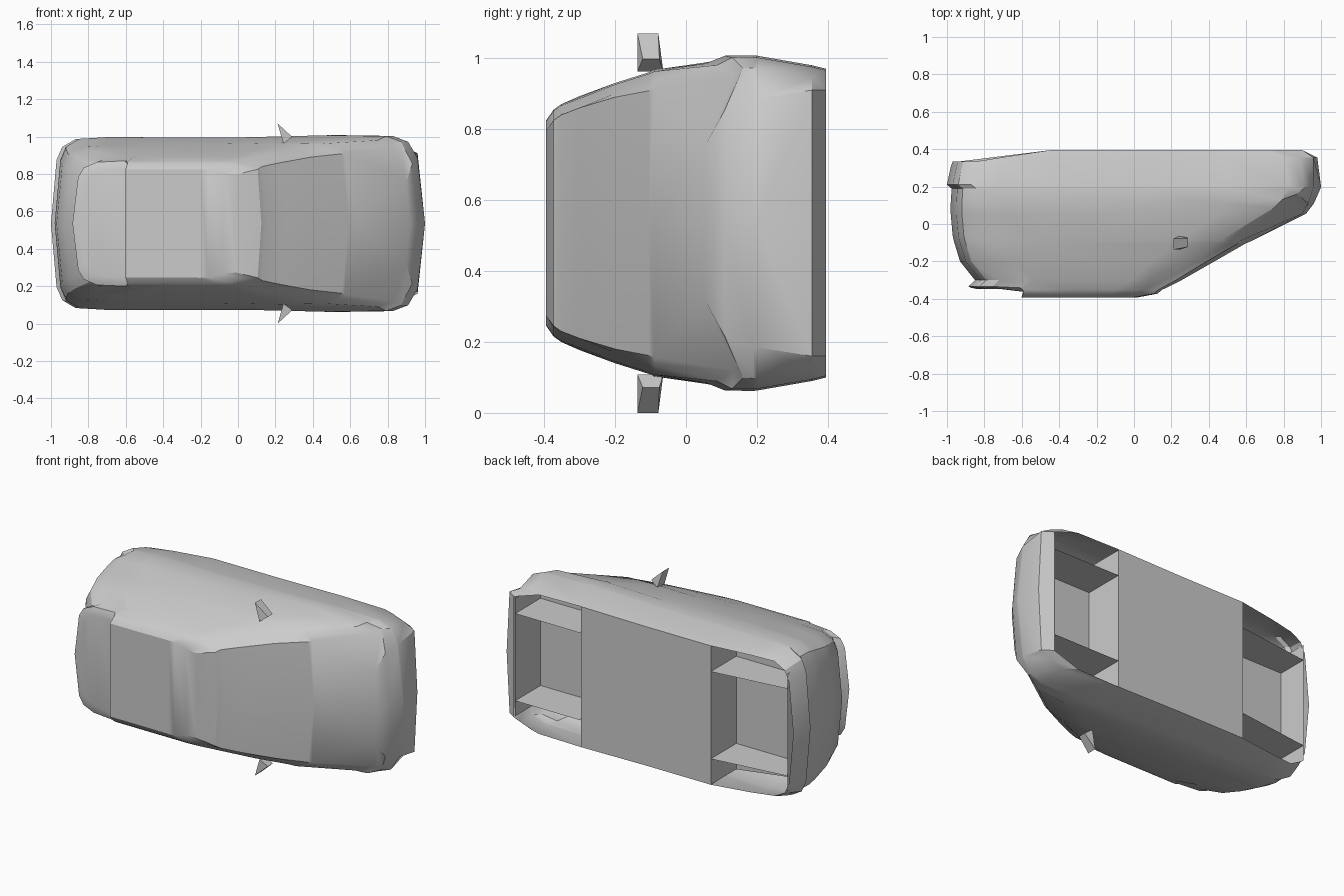
import bpy, bmesh
from mathutils import Vector

CZ = 0.535  # the car lies on its side: width runs along z, roof faces -y


def make(name, verts, faces, smooth=None):
    me = bpy.data.meshes.new(name)
    me.from_pydata(verts, [], faces)
    bm = bmesh.new()
    bm.from_mesh(me)
    bmesh.ops.remove_doubles(bm, verts=bm.verts, dist=0.0005)
    bmesh.ops.recalc_face_normals(bm, faces=bm.faces)
    bm.to_mesh(me)
    bm.free()
    ob = bpy.data.objects.new(name, me)
    bpy.context.collection.objects.link(ob)
    if smooth:
        bpy.ops.object.select_all(action='DESELECT')
        ob.select_set(True)
        bpy.context.view_layer.objects.active = ob
        bpy.ops.object.shade_smooth_by_angle(angle=smooth)
    return ob


# Body: stacked plan outlines from floor to roof
# y, rear x, front x, w rear, w mid, w front, nose corner w, bow, fender dy, tail dy
LAYERS = [
    (0.395, -0.970, 0.900, 0.425, 0.430, 0.435, 0.375, 0.00, 0.00, -0.06),
    (0.355, -0.980, 0.980, 0.435, 0.440, 0.445, 0.375, 0.02, 0.00, -0.05),
    (0.200, -1.000, 1.000, 0.460, 0.460, 0.472, 0.350, 0.04, 0.00, 0.01),
    (0.190, -0.975, 0.997, 0.462, 0.461, 0.473, 0.350, 0.04, 0.00, 0.00),
    (0.110, -0.980, 0.962, 0.462, 0.461, 0.472, 0.320, 0.03, 0.05, 0.00),
    (0.055, -0.980, 0.920, 0.450, 0.453, 0.450, 0.220, 0.02, 0.08, 0.00),
    (-0.090, -0.970, 0.630, 0.420, 0.425, 0.432, 0.378, 0.06, 0.00, 0.03),
    (-0.105, -0.965, 0.595, 0.417, 0.420, 0.425, 0.373, 0.04, 0.00, 0.02),
    (-0.200, -0.930, 0.430, 0.390, 0.395, 0.395, 0.355, 0.04, 0.00, 0.00),
    (-0.300, -0.850, 0.255, 0.350, 0.358, 0.355, 0.325, 0.03, 0.00, 0.00),
    (-0.352, -0.885, 0.150, 0.335, 0.335, 0.335, 0.305, 0.02, 0.00, 0.018),
    (-0.373, -0.870, 0.125, 0.320, 0.320, 0.320, 0.290, 0.02, 0.00, 0.032),
    (-0.394, -0.840, 0.010, 0.288, 0.288, 0.290, 0.262, 0.02, 0.00, 0.046),
]


def half_outline(y, xr, xf, wr, wm, wf, wn, bow, fdy, tdy):
    ln = xf - xr
    return [
        (xr, y + tdy, 0), (xr + .03, y + tdy, .74 * wr), (xr + .06, y + tdy, .89 * wr),
        (xr + .13, y + tdy, .98 * wr), (xr + .28, y + tdy * .6, wr),
        (xr + ln * .28, y, wm), (xr + ln * .52, y, wm), (xr + ln * .755, y, wf),
        (xf - .17, y + fdy * .4, .99 * wf), (xf - .09 * (1 - (y > .39)), y + fdy, .925 * wf if y < .39 else wn),
        (xf - bow, y, wn), (xf, y, 0)]


verts, faces, N = [], [], 12
for layer in LAYERS:
    half = half_outline(*layer)
    verts += [(x, y, CZ + w) for x, y, w in half]
    verts += [(x, y, CZ - w) for x, y, w in half]
for k in range(len(LAYERS) - 1):
    for side in (0, N):
        a, b = k * 2 * N + side, (k + 1) * 2 * N + side
        faces += [(a + i, a + i + 1, b + i + 1, b + i) for i in range(N - 1)]


def cap(k, lo, hi):
    a = k * 2 * N
    for i in range(lo, hi):
        f = [a + i, a + i + 1, a + N + i + 1, a + N + i]
        if i == 0:
            f = [a, a + 1, a + N + 1]
        elif i == N - 2:
            f = [a + i, a + i + 1, a + N + i]
        faces.append(tuple(f))


cap(len(LAYERS) - 1, 0, N - 1)   # roof
cap(0, 5, 7)                     # floor pan
make("car_body", verts, faces, 0.5)


# Wheel wells: open boxes under the body, each with two dividing plates
def well(name, x_in, x_out, y_rim):
    y0, y1, top = 0.395, y_rim, 0.145
    wi, wo = 0.43, 0.365
    v = []
    for s in (1, -1):
        v += [(x_in, y0, CZ + s * wi), (x_in, top, CZ + s * wi),
              (x_out, top, CZ + s * wo), (x_out, y1, CZ + s * wo)]
    f = [(0, 1, 5, 4), (1, 2, 6, 5), (2, 3, 7, 6)]
    for s in (1, -1):
        n = len(v)
        z = CZ + s * 0.27
        v += [(x_in, y0, z), (x_in, top, z), (x_out, top, z), (x_out, y1, z)]
        f.append((n, n + 1, n + 2, n + 3))
    make(name, v, f)


well("front_wheel_well", 0.442, 0.895, 0.393)
well("rear_wheel_well", -0.446, -0.93, 0.335)

# Door mirrors: small tapered wedges
for name, s in (("left_mirror", 1), ("right_mirror", -1)):
    outline = [(0.212, 0.535), (0.29, 0.463), (0.243, 0.427)]
    v = [(x, -0.137 + (0.015 if i == 1 else 0), CZ + s * w) for i, (x, w) in enumerate(outline)]
    v += [(x, y, CZ + s * w) for (x, w), y in zip(outline, (-0.078, -0.075, -0.064))]
    make(name, v, [(0, 1, 2), (3, 4, 5), (0, 1, 4, 3), (1, 2, 5, 4), (2, 0, 3, 5)])
